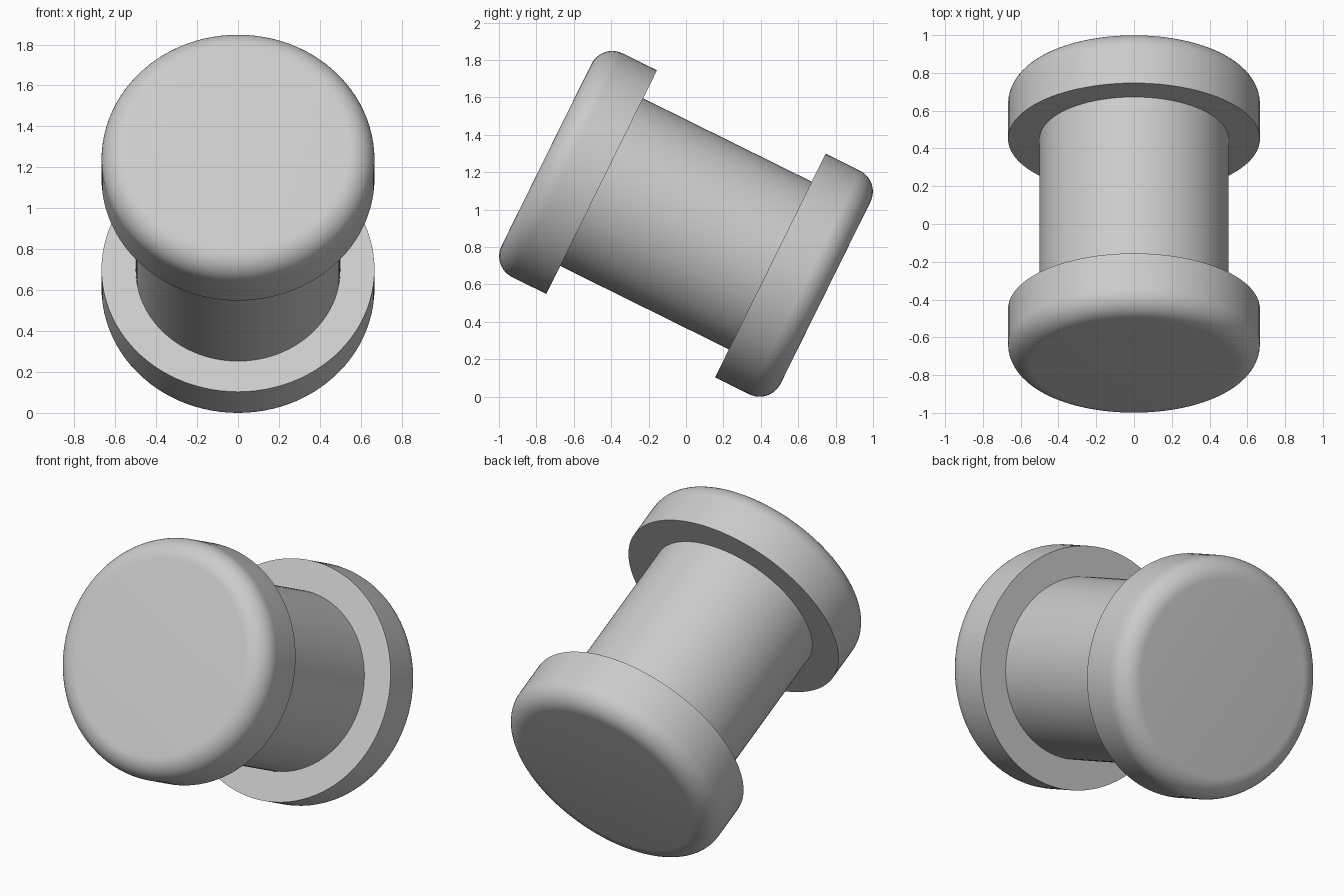
import bpy
import math
from mathutils import Matrix, Vector

cube = bpy.data.objects.get("Cube")
if cube:
    bpy.data.objects.remove(cube, do_unlink=True)

SEGMENTS = 96
SHAFT_R, CAP_R = 0.5, 0.667
INNER, OUTER, FILLET = 0.503, 0.832, 0.125
TILT = math.radians(26.3)

grey = bpy.data.materials.new("plain grey")
grey.use_nodes = True
grey.diffuse_color = (0.6, 0.6, 0.6, 1)
grey.node_tree.nodes["Principled BSDF"].inputs["Base Color"].default_value = (0.6, 0.6, 0.6, 1)

# Half profile as (radius, distance along axis): shaft, flange, rounded rim
half = [(SHAFT_R, INNER), (CAP_R, INNER)]
for i in range(13):
    a = math.pi / 2 * i / 12
    half.append((CAP_R - FILLET + FILLET * math.cos(a),
                 OUTER - FILLET + FILLET * math.sin(a)))
profile = [(r, -d) for r, d in reversed(half)] + half

# Lathe the mirrored profile around the axis and close both ends
verts, faces = [], []
for r, d in profile:
    for s in range(SEGMENTS):
        t = math.tau * s / SEGMENTS
        verts.append((r * math.cos(t), r * math.sin(t), d))
for k in range(len(profile) - 1):
    for s in range(SEGMENTS):
        n = (s + 1) % SEGMENTS
        faces.append((k * SEGMENTS + s, k * SEGMENTS + n,
                      (k + 1) * SEGMENTS + n, (k + 1) * SEGMENTS + s))
faces.append(tuple(reversed(range(SEGMENTS))))
faces.append(tuple(range((len(profile) - 1) * SEGMENTS, len(profile) * SEGMENTS)))

mesh = bpy.data.meshes.new("flanged_spool")
mesh.from_pydata(verts, [], faces)

# Lean the axis so the front cap faces forward and up, then rest it on the floor
mesh.transform(Matrix.Rotation(math.pi / 2 - TILT, 4, "X"))
lowest = min(v.co.z for v in mesh.vertices)
mesh.transform(Matrix.Translation(Vector((0, 0, -lowest))))
mesh.materials.append(grey)

spool = bpy.data.objects.new("flanged_spool", mesh)
bpy.context.collection.objects.link(spool)
bpy.ops.object.select_all(action="DESELECT")
spool.select_set(True)
bpy.context.view_layer.objects.active = spool
bpy.ops.object.shade_smooth_by_angle(angle=math.radians(30))
